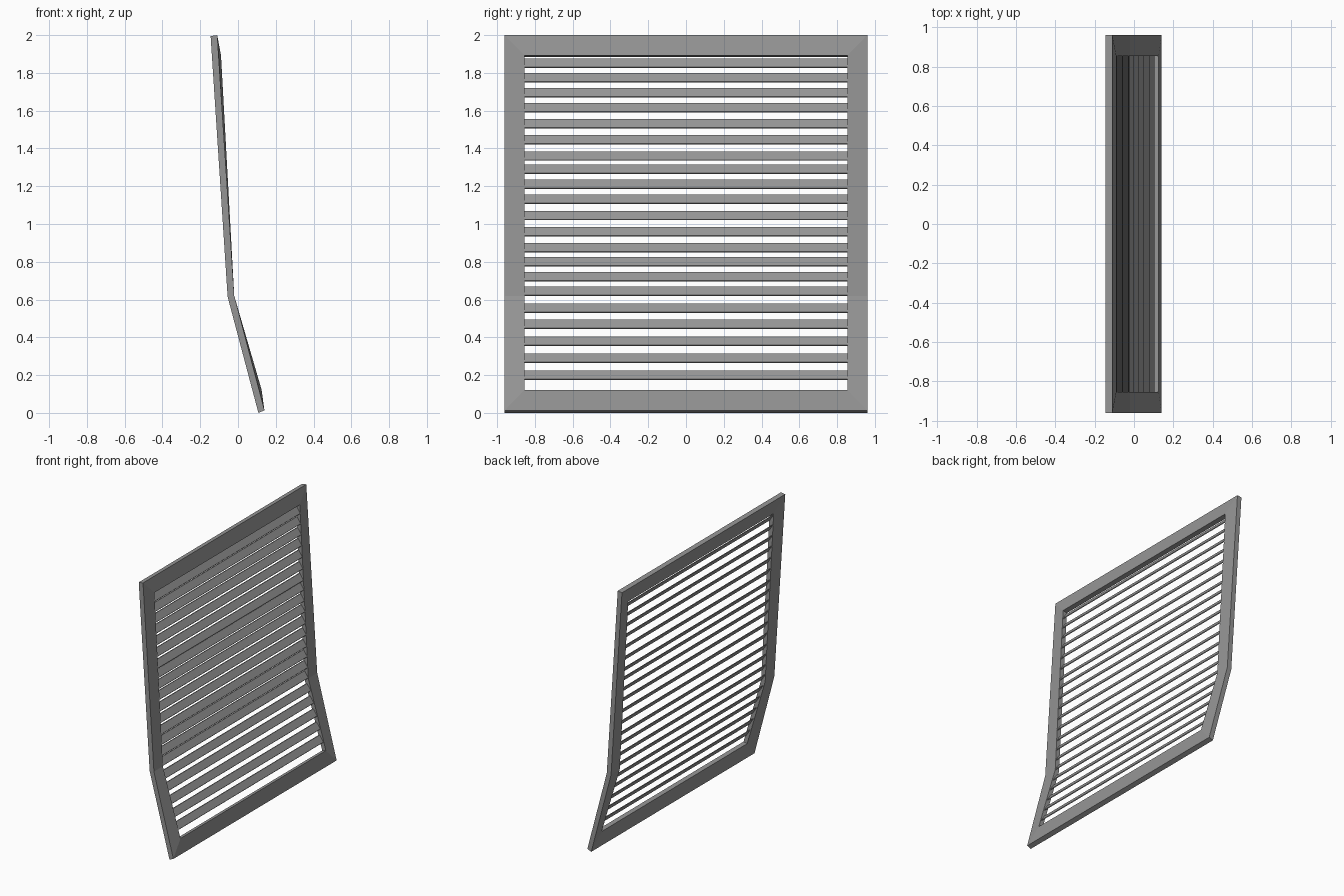
import bpy, bmesh

if "Cube" in bpy.data.objects:
    bpy.data.objects.remove(bpy.data.objects["Cube"])

grey = bpy.data.materials.new("mid_grey")
grey.use_nodes = True
colour = (0.3, 0.3, 0.3, 1)
grey.diffuse_color = colour
grey.node_tree.nodes["Principled BSDF"].inputs["Base Color"].default_value = colour


def finish(bm, name):
    bmesh.ops.recalc_face_normals(bm, faces=bm.faces)
    mesh = bpy.data.meshes.new(name)
    bm.to_mesh(mesh)
    bm.free()
    mesh.materials.append(grey)
    obj = bpy.data.objects.new(name, mesh)
    bpy.context.collection.objects.link(obj)


def ring(bm, profile, half):
    """Closed loop: profile up one side, then down the other."""
    up = [bm.verts.new((x, half, z)) for x, z in profile]
    down = [bm.verts.new((x, -half, z)) for x, z in reversed(profile)]
    return up + down


# Bent frame: four rings, outer and inner rim on each face
bm = bmesh.new()
rings = [
    ring(bm, [(0.14, 0.013), (-0.02, 0.62), (-0.11, 2.0)], 0.96),
    ring(bm, [(0.125, 0.122), (-0.02, 0.62), (-0.09, 1.893)], 0.855),
    ring(bm, [(0.095, 0.115), (-0.053, 0.615), (-0.123, 1.885)], 0.855),
    ring(bm, [(0.108, 0.0), (-0.055, 0.615), (-0.145, 1.995)], 0.96),
]
for k, a in enumerate(rings):
    b = rings[(k + 1) % 4]
    for i in range(6):
        j = (i + 1) % 6
        bm.faces.new((a[i], a[j], b[j], b[i]))
finish(bm, "bent_frame")


def centre_x(z):
    """Middle of the frame depth at height z."""
    slope = 0.055 if z > 0.62 else 0.294
    return -0.037 - slope * (z - 0.62)


# Sloping slats, high at the back and low at the front
heights = [0.20, 0.29, 0.38, 0.47, 0.555, 0.645, 0.72, 0.80, 0.875, 0.96, 1.045,
           1.13, 1.21, 1.29, 1.36, 1.445, 1.53, 1.615, 1.695, 1.775, 1.85]
section = [(-0.018, 0.025), (-0.012, 0.025), (0.018, -0.02), (0.015, -0.025)]
for n, z in enumerate(heights):
    bm = bmesh.new()
    ends = [[bm.verts.new((centre_x(z) + dx, y, z + dz)) for dx, dz in section]
            for y in (-0.857, 0.857)]
    for i in range(4):
        j = (i + 1) % 4
        bm.faces.new((ends[0][i], ends[0][j], ends[1][j], ends[1][i]))
    for end in ends:
        bm.faces.new(end)
    finish(bm, f"slat_{n + 1}")
